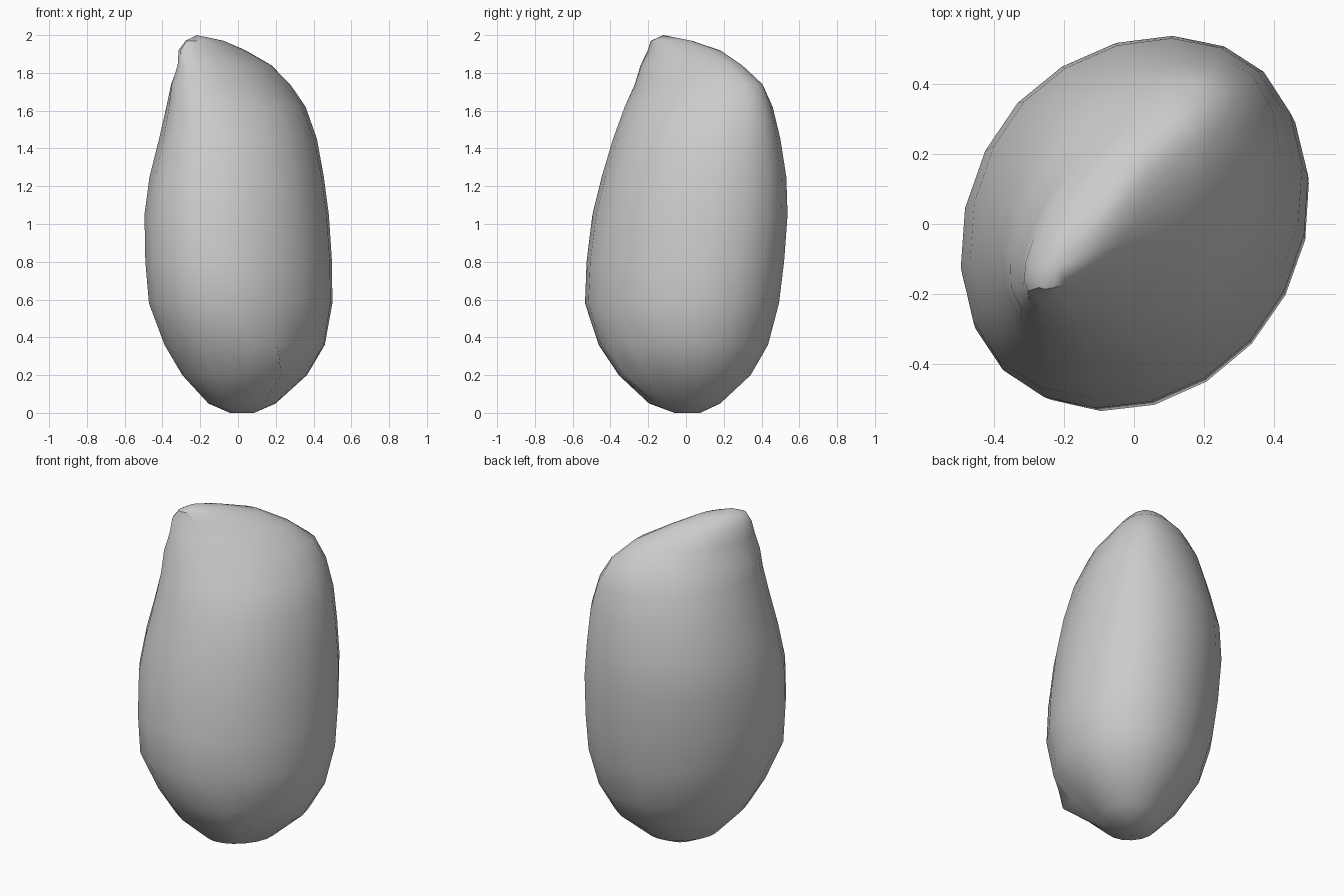
import bpy
import bmesh
from math import cos, sin, pi, sqrt, copysign
from mathutils import Vector

SIDES = 20
TWIST = .045

# Level outlines: height, then the limits along the broad and the narrow diagonal
LEVELS = [
    (0, -.05, .09, -.05, .07),
    (.05, -.19, .21, -.14, .18),
    (.2, -.35, .39, -.27, .33),
    (.36, -.45, .48, -.37, .44),
    (.58, -.55, .54, -.43, .48),
    (.8, -.56, .56, -.46, .47),
    (1.05, -.55, .57, -.48, .44),
    (1.25, -.51, .56, -.47, .4),
    (1.45, -.46, .54, -.42, .34),
    (1.62, -.42, .5, -.37, .26),
    (1.74, -.4, .44, -.31, .16),
    (1.84, -.37, .31, -.24, .1),
    (1.92, -.35, .14, -.2, .02),
    (1.97, -.32, -.04, -.13, -.01),
]
TIP = (-.24, -.07, 2)


def diagonal_point(broad, narrow, height):
    """Turn diagonal coordinates into x, y, z."""
    return Vector(((broad + narrow) / sqrt(2), (broad - narrow) / sqrt(2), height))


def shaped(value, power):
    """Make an oval rounder or more pointed."""
    return copysign(abs(value) ** power, value)


def add_ring(bm, height, broad_min, broad_max, narrow_min, narrow_max):
    """Add one slightly turned oval loop, more pointed higher up."""
    power = .95 + height / 10
    ring = []
    for i in range(SIDES):
        angle = 2 * pi * i / SIDES
        offset = (broad_max - broad_min) / 2 * shaped(cos(angle), power)
        broad = (broad_min + broad_max) / 2 + offset
        narrow = (narrow_min + narrow_max) / 2 - TWIST * offset
        narrow += (narrow_max - narrow_min) / 2 * shaped(sin(angle), power)
        ring.append(bm.verts.new(diagonal_point(broad, narrow, height)))
    return ring


def make_material(name, color):
    material = bpy.data.materials.new(name)
    material.use_nodes = True
    material.diffuse_color = color
    material.node_tree.nodes["Principled BSDF"].inputs["Base Color"].default_value = color
    return material


cube = bpy.data.objects.get("Cube")
if cube:
    bpy.data.objects.remove(cube, do_unlink=True)

# Stone body: ovals lofted from the small base to the ridge
bm = bmesh.new()
rings = [add_ring(bm, *level) for level in LEVELS]
for lower, upper in zip(rings, rings[1:]):
    for i in range(SIDES):
        j = (i + 1) % SIDES
        bm.faces.new((lower[i], lower[j], upper[j], upper[i]))
bm.faces.new(rings[0])

# Off-centre peak
tip = bm.verts.new(diagonal_point(*TIP))
for i in range(SIDES):
    bm.faces.new((rings[-1][i], rings[-1][(i + 1) % SIDES], tip))

# Small chipped lip low on the front
lip = Vector((.23, -.33, .2))
nearest = min(bm.verts, key=lambda vert: (vert.co - lip).length)
nearest.co = lip

bmesh.ops.recalc_face_normals(bm, faces=bm.faces)
mesh = bpy.data.meshes.new("stone")
bm.to_mesh(mesh)
bm.free()

stone = bpy.data.objects.new("stone", mesh)
bpy.context.collection.objects.link(stone)
mesh.materials.append(make_material("stone grey", (.6, .6, .6, 1)))

# Smooth sides with a crisp peak
bpy.ops.object.select_all(action="DESELECT")
stone.select_set(True)
bpy.context.view_layer.objects.active = stone
bpy.ops.object.shade_smooth_by_angle(angle=pi / 4)
